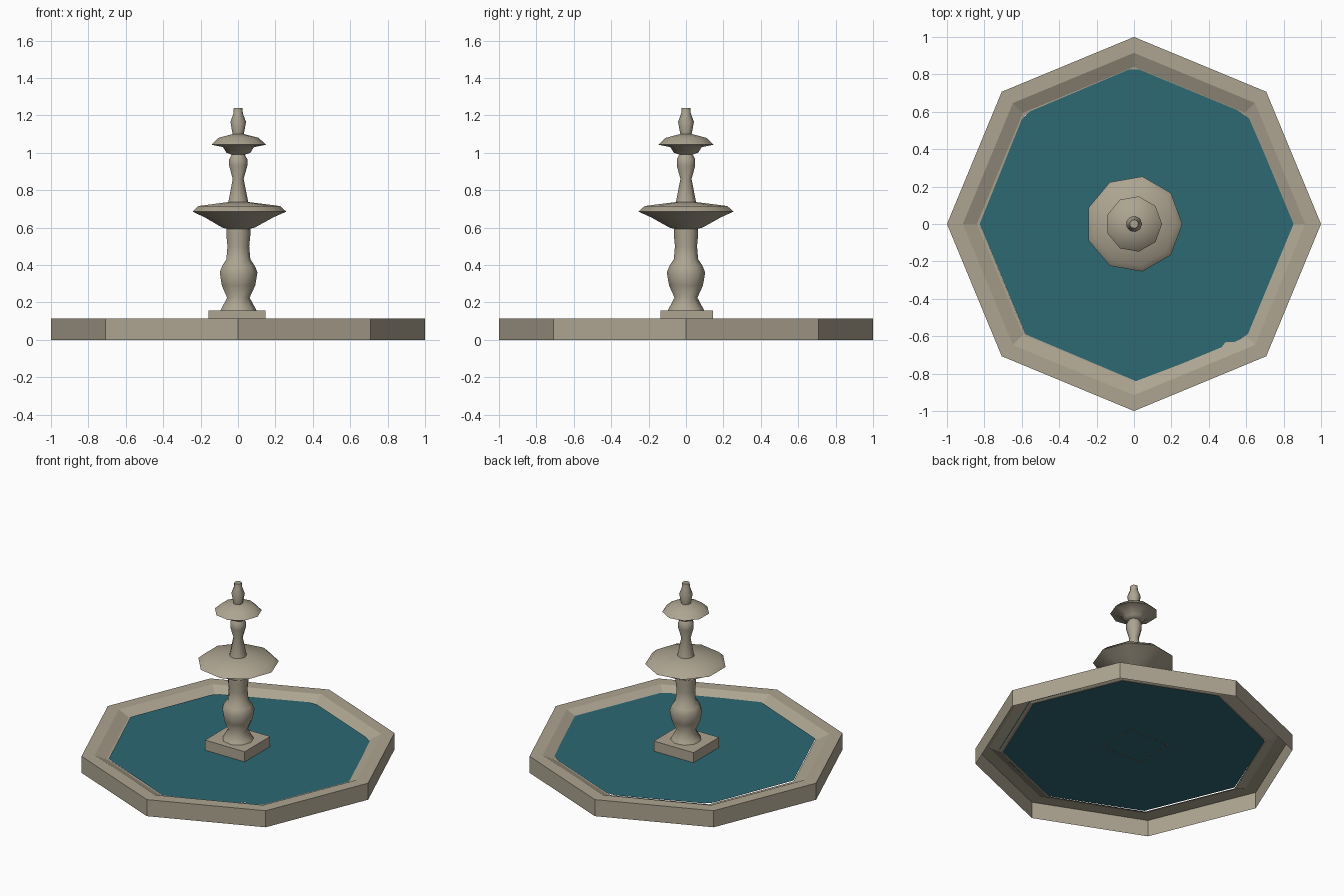
import bpy, bmesh, math

if "Cube" in bpy.data.objects:
    bpy.data.objects.remove(bpy.data.objects["Cube"])


def material(name, rgb):
    m = bpy.data.materials.new(name)
    m.diffuse_color = (*rgb, 1)
    m.use_nodes = True
    m.node_tree.nodes["Principled BSDF"].inputs["Base Color"].default_value = m.diffuse_color
    return m


STONE = material("pale stone", (0.42, 0.375, 0.285))
WATER = material("teal water", (0.026, 0.14, 0.17))


def finish(name, bm, mat, smooth=None):
    me = bpy.data.meshes.new(name)
    bm.normal_update()
    bm.to_mesh(me)
    bm.free()
    me.materials.append(mat)
    ob = bpy.data.objects.new(name, me)
    bpy.context.collection.objects.link(ob)
    if smooth:
        bpy.ops.object.select_all(action='DESELECT')
        bpy.context.view_layer.objects.active = ob
        ob.select_set(True)
        bpy.ops.object.shade_smooth_by_angle(angle=math.radians(smooth))
    return ob


def lathe(name, profile, sides, mat, smooth=None, cap=False):
    """Revolve (radius, z) points, listed so the outside faces outward."""
    bm = bmesh.new()
    rings = []
    for r, z in profile:
        rings.append([bm.verts.new((r * math.cos(math.tau * i / sides),
                                    r * math.sin(math.tau * i / sides), z))
                      for i in range(sides)])
    for a, b in zip(rings, rings[1:]):
        for i in range(sides):
            j = (i + 1) % sides
            bm.faces.new((a[i], a[j], b[j], b[i]))
    if cap:
        bm.faces.new(rings[-1])
    return finish(name, bm, mat, smooth)


# octagonal basin: outer wall, flat rim, inward slope and lip, open below
lathe("basin", [(1, 0), (1, 0.115), (0.915, 0.115), (0.84, 0.08), (0.825, 0.079)],
      8, STONE)

# water sheet with a slightly uneven edge
bm = bmesh.new()
edge = [(0.86, 0), (0.615, 0.565), (0.55, 0.61), (0.03, 0.825), (-0.03, 0.825),
        (-0.56, 0.60), (-0.60, 0.56), (-0.825, 0), (-0.58, -0.59), (0.01, -0.84),
        (0.46, -0.67), (0.49, -0.63), (0.55, -0.63), (0.62, -0.58)]
bm.faces.new([bm.verts.new((x, y, 0.086)) for x, y in edge])
finish("water", bm, WATER)

# square plinth, open underneath
bm = bmesh.new()
bmesh.ops.create_cube(bm, size=1)
for v in bm.verts:
    v.co.x = v.co.x * 0.305 - 0.006
    v.co.y = v.co.y * 0.28 + 0.004
    v.co.z = 0.083 if v.co.z < 0 else 0.156
bm.normal_update()
bmesh.ops.delete(bm, geom=[f for f in bm.faces if f.normal.z < -0.5], context='FACES')
finish("plinth", bm, STONE)

# lower baluster column
lathe("lower_column", [(0.10, 0.155), (0.092, 0.17), (0.062, 0.225), (0.092, 0.29),
                       (0.104, 0.36), (0.09, 0.395), (0.066, 0.43), (0.06, 0.50),
                       (0.066, 0.56), (0.066, 0.60)], 9, STONE, 60)

# lower domed dish
lathe("lower_dish", [(0.06, 0.592), (0.09, 0.60), (0.19, 0.655), (0.258, 0.685),
                     (0.225, 0.715), (0.05, 0.737)], 9, STONE, 50, True)

# upper column
lathe("upper_column", [(0.056, 0.73), (0.03, 0.86), (0.05, 0.93), (0.05, 0.965),
                       (0.036, 0.99), (0.05, 1.01)], 9, STONE, 60)

# upper domed dish
lathe("upper_dish", [(0.036, 0.99), (0.066, 1.0), (0.085, 1.03), (0.15, 1.043),
                     (0.11, 1.08), (0.03, 1.10)], 9, STONE, 50, True)

# finial
lathe("finial", [(0.03, 1.095), (0.043, 1.165), (0.026, 1.21), (0.024, 1.24)],
      9, STONE, 50, True)
